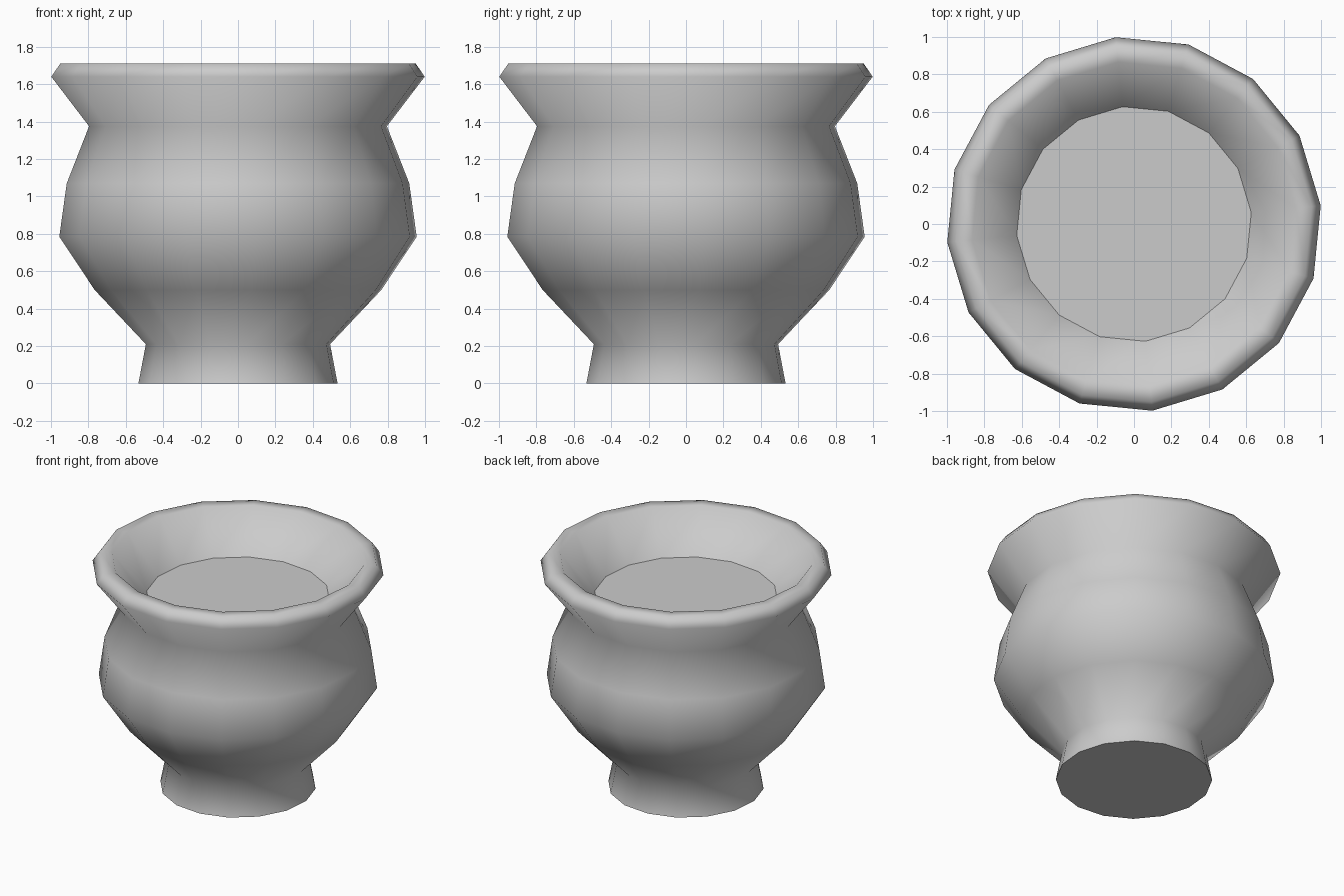
import bpy, bmesh
from math import sin, cos, radians

if "Cube" in bpy.data.objects:
    bpy.data.objects.remove(bpy.data.objects["Cube"])

SIDES = 16
TURN = radians(5.6)


def ring(bm, r, z):
    step = radians(360 / SIDES)
    return [bm.verts.new((r * cos(TURN + i * step), r * sin(TURN + i * step), z))
            for i in range(SIDES)]


def finish(bm, name):
    mesh = bpy.data.meshes.new(name)
    bm.to_mesh(mesh)
    bm.free()
    obj = bpy.data.objects.new(name, mesh)
    bpy.context.collection.objects.link(obj)
    return obj


# pot wall: foot, belly, neck, flared rim, inner slope (radius, height)
profile = [(0.535, 0), (0.495, 0.21), (0.77, 0.50), (0.96, 0.785), (0.92, 1.07),
           (0.80, 1.375), (1.003, 1.64), (0.955, 1.71), (0.87, 1.71), (0.63, 1.43)]
bm = bmesh.new()
rings = [ring(bm, r, z) for r, z in profile]
for low, high in zip(rings, rings[1:]):
    for i in range(SIDES):
        j = (i + 1) % SIDES
        bm.faces.new((low[i], low[j], high[j], high[i])).smooth = True

# flat underside with a sharp edge
base = bm.faces.new(rings[0][::-1])
for edge in base.edges:
    edge.smooth = False
finish(bm, "pot")

# flat filling inside the mouth
bm = bmesh.new()
bm.faces.new(ring(bm, *profile[-1]))
finish(bm, "pot_filling")
